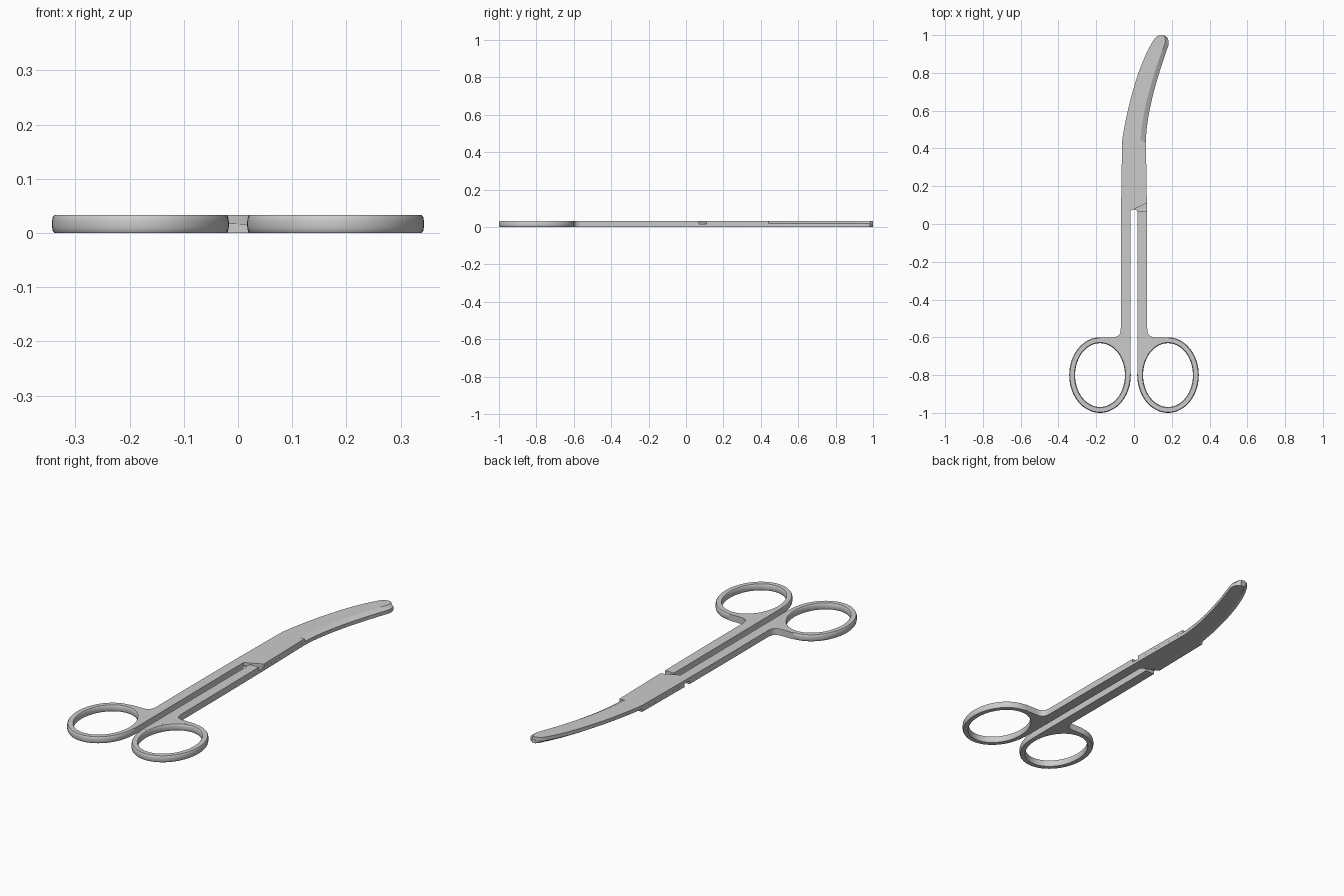
import bpy, bmesh, math
from mathutils import Vector
from mathutils.geometry import interpolate_bezier

if "Cube" in bpy.data.objects:
    bpy.data.objects.remove(bpy.data.objects["Cube"])

H, MID = 0.033, 0.0165          # full thickness and plane between the two halves
CX, CY, RX, RY = 0.18, -0.80, 0.1475, 0.1845   # finger ring centre line


def finish(bm, name, smooth=True):
    bmesh.ops.remove_doubles(bm, verts=bm.verts, dist=1e-6)
    bmesh.ops.dissolve_degenerate(bm, edges=bm.edges, dist=1e-6)
    bmesh.ops.recalc_face_normals(bm, faces=bm.faces)
    me = bpy.data.meshes.new(name)
    bm.to_mesh(me)
    bm.free()
    ob = bpy.data.objects.new(name, me)
    bpy.context.collection.objects.link(ob)
    if smooth:
        bpy.ops.object.select_all(action='DESELECT')
        ob.select_set(True)
        bpy.context.view_layer.objects.active = ob
        bpy.ops.object.shade_smooth_by_angle(angle=math.radians(25))
    return ob


def loft(bm, rings, closed):
    rows = [[bm.verts.new(p) for p in r] for r in rings]
    n = len(rows[0])
    for i in range(len(rows) if closed else len(rows) - 1):
        a, b = rows[i], rows[(i + 1) % len(rows)]
        for j in range(n):
            bm.faces.new((a[j], a[(j + 1) % n], b[(j + 1) % n], b[j]))
    if not closed:
        bm.faces.new(rows[0])
        bm.faces.new(rows[-1])


def bez(a, b, c, d, n):
    return [(p.x, p.y) for p in interpolate_bezier(*[Vector(p) for p in (a, b, c, d)], n)]


# Finger ring: slightly barrel-sided section swept round an ellipse
def finger_ring(side, name):
    half = [(0.0115, 0.0001), (0.0142, 0.004), (0.0155, 0.0115), (0.0155, 0.0215),
            (0.0142, 0.029), (0.0115, H - 0.0001)]
    section = half + [(-r, z) for r, z in reversed(half)]
    bm = bmesh.new()
    rings = []
    for i in range(72):
        a = math.tau * i / 72
        rings.append([(side * (CX + (RX + r) * math.cos(a)), CY + (RY + r) * math.sin(a), z)
                      for r, z in section])
    loft(bm, rings, True)
    return finish(bm, name)


# Shank: straight bar with a filleted foot that runs into the ring
def shank(side, name):
    pts = [(0.018, 0.07), (0.068, 0.07), (0.07, -0.2)]
    pts += bez((0.07, -0.55), (0.07, -0.59), (0.085, -0.6), (0.12, -0.6), 10) + [(CX, -0.6)]
    for i in range(19):
        a = math.pi / 2 * (1 + i / 18)
        pts.append((CX + RX * math.cos(a), CY + RY * math.sin(a)))
    pts.append((0.018, CY))
    bm = bmesh.new()
    f = bm.faces.new([bm.verts.new((side * x, y, 0)) for x, y in pts])
    ext = bmesh.ops.extrude_face_region(bm, geom=[f])
    top = [v for v in ext['geom'] if isinstance(v, bmesh.types.BMVert)]
    bmesh.ops.translate(bm, verts=top, vec=(0, 0, H))
    return finish(bm, name)


# Half-thickness joint and curved blade, with a ground bevel on one edge
def blade(upper, name):
    start = ((-0.068, 0.07), (-0.018, 0.07)) if upper else ((0.018, 0.07), (0.068, 0.07))
    joint = [start, ((-0.068, 0.11), (0.068, 0.11)), ((-0.063, 0.44), (0.063, 0.44))]
    left = bez((-0.063, 0.44), (-0.04, 0.60), (0.02, 0.84), (0.10, 0.968), 18)
    right = bez((0.063, 0.44), (0.067, 0.60), (0.13, 0.80), (0.182, 0.945), 18)
    left += [(0.108, 0.981), (0.12, 0.993), (0.138, 1.0)]
    right += [(0.184, 0.967), (0.178, 0.985), (0.16, 0.999)]
    stations = [(l, r, False) for l, r in joint] + [(l, r, True) for l, r in zip(left, right)]
    z0, z1 = (MID, H) if upper else (MID - 0.0002, 0)
    rings = []
    for l, r, ground in stations:
        back, edge = (Vector(l), Vector(r)) if upper else (Vector(r), Vector(l))
        inset = edge.lerp(back, 0.23)
        ze = z0 + (z1 - z0) * 0.12 if ground else z1
        rings.append([(*back, z0), (*back, z1), (*inset, z1), (*edge, ze), (*edge, z0)])
    bm = bmesh.new()
    loft(bm, rings, False)
    return finish(bm, name)


for side, label in ((-1, "left"), (1, "right")):
    finger_ring(side, label + "_finger_ring")
    shank(side, label + "_shank")
blade(True, "upper_blade")
blade(False, "lower_blade")
